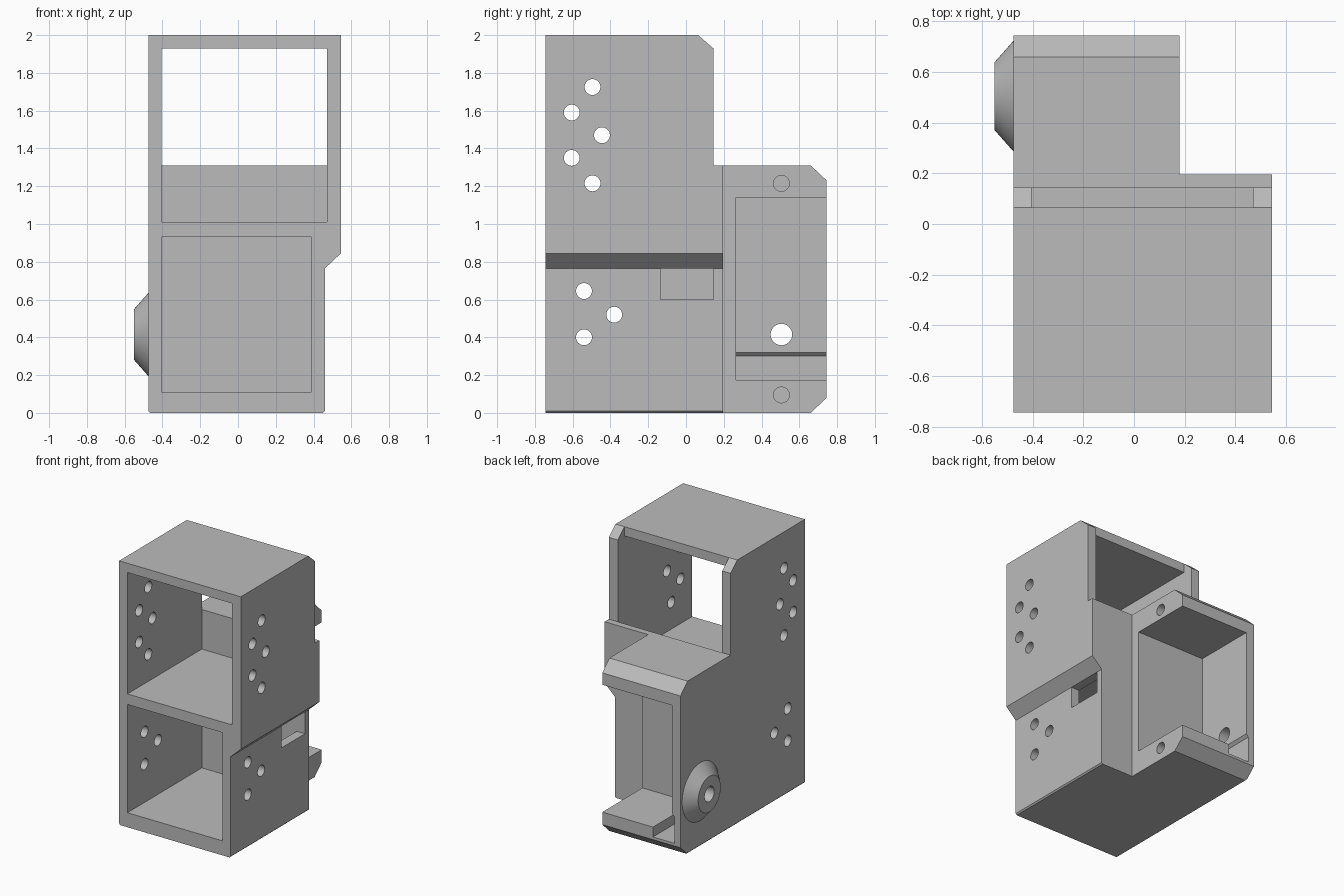
import bpy, bmesh, math
from mathutils import Matrix, Vector

default = bpy.data.objects.get("Cube")
if default:
    bpy.data.objects.remove(default, do_unlink=True)

grey = bpy.data.materials.new("plain grey")
grey.use_nodes = True
colour = (0.5, 0.5, 0.5, 1)
grey.diffuse_color = colour
grey.node_tree.nodes["Principled BSDF"].inputs["Base Color"].default_value = colour


def to_object(name, bm):
    bmesh.ops.recalc_face_normals(bm, faces=bm.faces)
    mesh = bpy.data.meshes.new(name)
    bm.to_mesh(mesh)
    bm.free()
    mesh.materials.append(grey)
    obj = bpy.data.objects.new(name, mesh)
    bpy.context.collection.objects.link(obj)
    return obj


def prism(name, profile, axis, lo, hi):
    """Extrude a closed profile along x (profile in y, z) or y (profile in x, z)."""
    bm = bmesh.new()
    place = (lambda a, b: (lo, a, b)) if axis == "x" else (lambda a, b: (a, lo, b))
    face = bm.faces.new([bm.verts.new(place(a, b)) for a, b in profile])
    out = bmesh.ops.extrude_face_region(bm, geom=[face])
    moved = [v for v in out["geom"] if isinstance(v, bmesh.types.BMVert)]
    step = Vector((hi - lo, 0, 0) if axis == "x" else (0, hi - lo, 0))
    bmesh.ops.translate(bm, verts=moved, vec=step)
    return to_object(name, bm)


def box(name, x, y, z):
    return prism(name, [(x[0], z[0]), (x[1], z[0]), (x[1], z[1]), (x[0], z[1])], "y", *y)


def rods(name, centres, x0, x1, r0, r1, sides=32):
    """Round bars or cones along x, centred on each (y, z)."""
    bm = bmesh.new()
    for y, z in centres:
        place = Matrix.Translation(((x0 + x1) / 2, y, z)) @ Matrix.Rotation(math.pi / 2, 4, "Y")
        bmesh.ops.create_cone(bm, cap_ends=True, segments=sides, radius1=r0, radius2=r1,
                              depth=x1 - x0, matrix=place)
    return to_object(name, bm)


# Solid housing from its side profile
housing = prism("housing", [
    (-.745, 0), (.66, 0), (.745, .08), (.745, 1.23), (.66, 1.31), (.145, 1.31),
    (.145, 1.93), (.065, 2), (-.745, 2)], "x", -.475, .545)

# Narrow rear block, stepped lower side, eased bottom edge
cuts = [
    box("rear_step", (.18, .8), (.195, .9), (-.1, 1.5)),
    prism("side_step", [(.44, -.01), (.46, .01), (.46, .765), (.56, .859),
                        (.7, .859), (.7, -.01)], "y", -.8, .25),
    prism("bottom_edge", [(-.485, .02), (-.485, -.01), (-.455, -.01)], "y", -.8, .8),
]

# Upper bay, open at front and upper back
cuts.append(prism("upper_bay", [
    (-.8, 1.01), (.145, 1.01), (.145, 1.31), (.3, 1.36), (.3, 2.1),
    (.065, 2.1), (.065, 1.93), (-.8, 1.93)], "x", -.405, .47))

# Lower bay and its side slot
cuts.append(box("lower_bay", (-.405, .39), (-.8, .145), (.11, .93)))
cuts.append(box("side_slot", (.3, .6), (-.135, .145), (.6, .765)))

# Rear bay with a groove along its floor and wall
cuts.append(prism("rear_bay", [
    (.3, .175), (.3, 1.14), (-.405, 1.14), (-.405, .32), (-.425, .3),
    (-.425, .1), (-.245, .1), (-.245, .175)], "y", .265, .9))

# Screw holes through both side walls, blind holes in the rear block
cuts.append(rods("side_holes", [
    (-.495, 1.725), (-.605, 1.59), (-.445, 1.47), (-.605, 1.35), (-.495, 1.215),
    (-.54, .645), (-.38, .52), (-.54, .4)], -.7, .7, .042, .042))
cuts.append(rods("blind_holes", [(.505, 1.215), (.505, .095)], -.1, .3, .042, .042))

# Conical boss with a through hole
boss = rods("boss", [(.505, .415)], -.55, -.465, .135, .231, 64)
cuts.append(rods("boss_hole", [(.505, .415)], -.7, -.3, .057, .057))

# Combine
steps = [(boss, "UNION")] + [(c, "DIFFERENCE") for c in cuts]
for helper, operation in steps:
    helper.hide_render = True
    mod = housing.modifiers.new(helper.name, "BOOLEAN")
    mod.operation = operation
    mod.solver = "EXACT"
    mod.object = helper
bpy.context.view_layer.update()
graph = bpy.context.evaluated_depsgraph_get()
result = bpy.data.meshes.new_from_object(housing.evaluated_get(graph))
housing.modifiers.clear()
housing.data = result
for helper, _ in steps:
    bpy.data.objects.remove(helper, do_unlink=True)

# Single material, smooth round parts with crisp edges
result.materials.clear()
result.materials.append(grey)
for face in result.polygons:
    face.material_index = 0
    face.use_smooth = True
result.set_sharp_from_angle(angle=math.radians(30))
